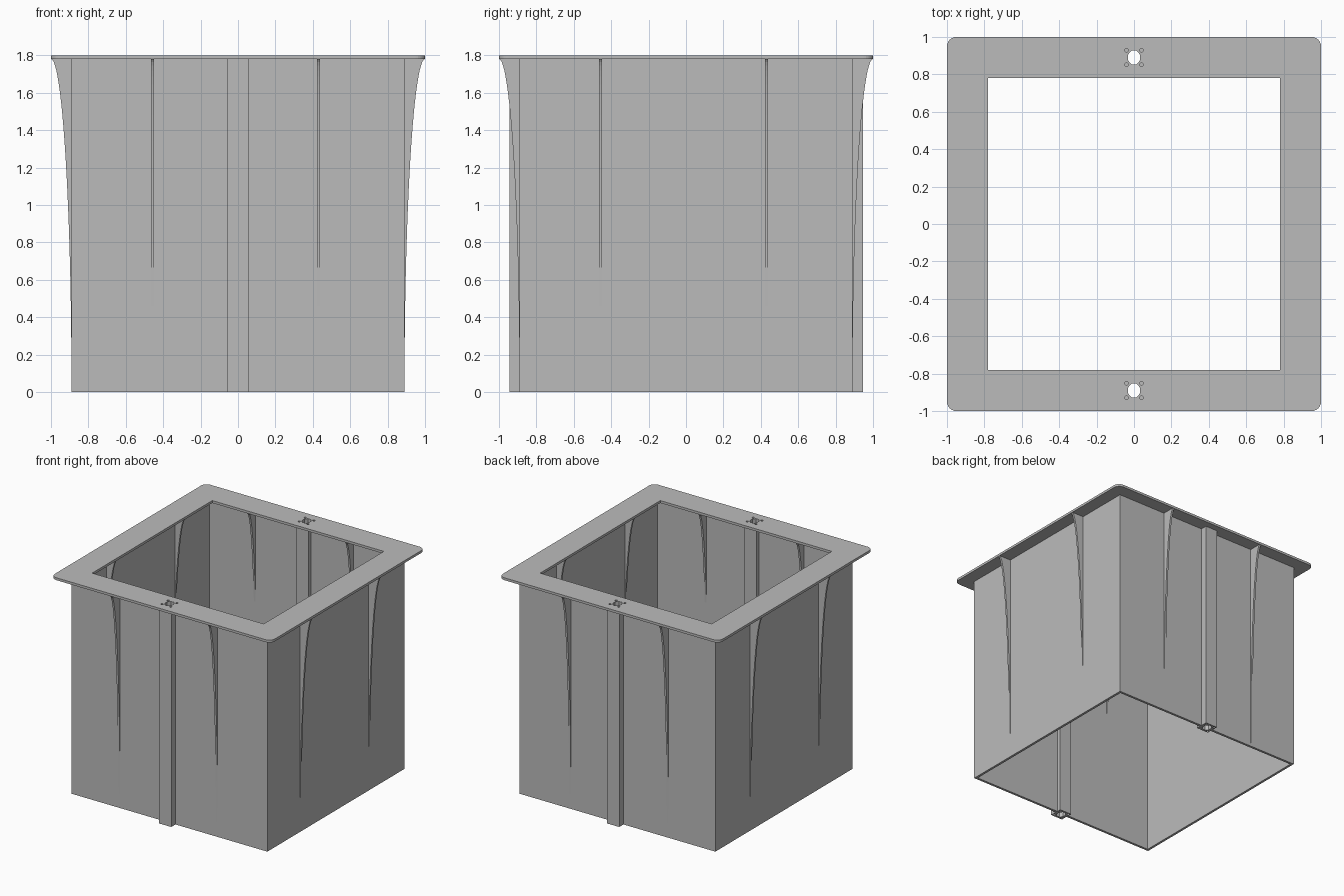
import bpy, bmesh, math
from mathutils import Matrix, Vector

if "Cube" in bpy.data.objects:
    bpy.data.objects.remove(bpy.data.objects["Cube"], do_unlink=True)

grey = bpy.data.materials.new("plain grey")
grey.use_nodes = True
colour = (0.5, 0.5, 0.5, 1)
grey.diffuse_color = colour
grey.node_tree.nodes["Principled BSDF"].inputs["Base Color"].default_value = colour

WALL = 0.89      # outer face of the sleeve
REACH = 0.11     # how far flange and ribs extend each side of the wall
TOP = 1.8
FLANGE_Z = 1.78


def add_prism(bm, points, vector):
    """Extrude a closed planar outline along a vector."""
    face = bm.faces.new([bm.verts.new(p) for p in points])
    moved = bmesh.ops.extrude_face_region(bm, geom=[face])["geom"]
    verts = [v for v in moved if isinstance(v, bmesh.types.BMVert)]
    bmesh.ops.translate(bm, verts=verts, vec=vector)


def finish(name, bm, cutter=False):
    bmesh.ops.recalc_face_normals(bm, faces=bm.faces)
    mesh = bpy.data.meshes.new(name)
    bm.to_mesh(mesh)
    bm.free()
    mesh.materials.append(grey)
    obj = bpy.data.objects.new(name, mesh)
    bpy.context.collection.objects.link(obj)
    if cutter:
        obj.hide_render = True
        obj.hide_viewport = True
    return obj


def rectangle(w, d, z, y=0):
    return [(sx * w, y + sy * d, z) for sx, sy in ((-1, -1), (1, -1), (1, 1), (-1, 1))]


def ellipse(x, y, rx, ry, z, n, turn=0):
    return [(x + rx * math.cos(turn + math.tau * i / n),
             y + ry * math.sin(turn + math.tau * i / n), z) for i in range(n)]


def cut(obj, *cutters):
    for c in cutters:
        mod = obj.modifiers.new(c.name, "BOOLEAN")
        mod.operation = "DIFFERENCE"
        mod.solver = "EXACT"
        mod.object = c


# Cutters: sleeve interior, flange opening, post bores and blind screw holes
bm = bmesh.new()
add_prism(bm, rectangle(WALL - 0.02, WALL - 0.02, -0.1), (0, 0, 2))
interior = finish("interior_cutter", bm, True)

bm = bmesh.new()
add_prism(bm, rectangle(WALL - REACH, WALL - REACH, 1.7), (0, 0, 0.2))
opening = finish("opening_cutter", bm, True)

bm = bmesh.new()
for side in (-1, 1):
    y = side * WALL
    add_prism(bm, ellipse(0, y, 0.034, 0.041, -0.1, 8, math.pi / 8), (0, 0, 2))
    for sx in (-1, 1):
        for sy in (-1, 1):
            for z in (-0.05, TOP - 0.05):
                add_prism(bm, ellipse(sx * 0.04, y + sy * 0.039, 0.01, 0.01, z, 12), (0, 0, 0.1))
bores = finish("bore_cutter", bm, True)

# Square open sleeve
bm = bmesh.new()
add_prism(bm, rectangle(WALL, WALL, 0), (0, 0, FLANGE_Z + 0.005))
sleeve = finish("sleeve_walls", bm)
cut(sleeve, interior, bores)

# Top flange with rounded corners
bm = bmesh.new()
radius, outline = 0.05, []
for q, (sx, sy) in enumerate(((1, 1), (-1, 1), (-1, -1), (1, -1))):
    for i in range(7):
        a = math.pi / 2 * (q + i / 6)
        outline.append((sx * (1 - radius) + radius * math.cos(a),
                        sy * (1 - radius) + radius * math.sin(a), FLANGE_Z))
add_prism(bm, outline, (0, 0, TOP - FLANGE_Z))
flange = finish("top_flange", bm)
cut(flange, opening, bores)

# Hollow posts straddling the front and back walls
for name, side in (("front_post", -1), ("back_post", 1)):
    bm = bmesh.new()
    add_prism(bm, rectangle(0.055, 0.055, 0, side * WALL), (0, 0, FLANGE_Z + 0.005))
    cut(finish(name, bm), bores)

# Flared ribs, two per wall, curving out to both flange edges
STEPS = 24
curve = []
for i in range(STEPS + 1):
    a = math.pi / 2 * i / STEPS
    curve.append((REACH * (1 - math.cos(a)), FLANGE_Z * math.sin(a)))
profile = [(WALL + d, z) for d, z in curve] + [(WALL - d, z) for d, z in reversed(curve[1:])]
RIB = 0.016
for wall, axis, side in (("front", 1, -1), ("back", 1, 1), ("right", 0, -1), ("left", 0, 1)):
    bm = bmesh.new()
    for along in (-0.465, 0.423):
        points = []
        for d, z in profile:
            p = Vector((along, along, z))
            p[axis] = side * d
            points.append(p)
        step = Vector((RIB, RIB, 0))
        step[axis] = 0
        add_prism(bm, points, step)
    finish(wall + "_ribs", bm)
